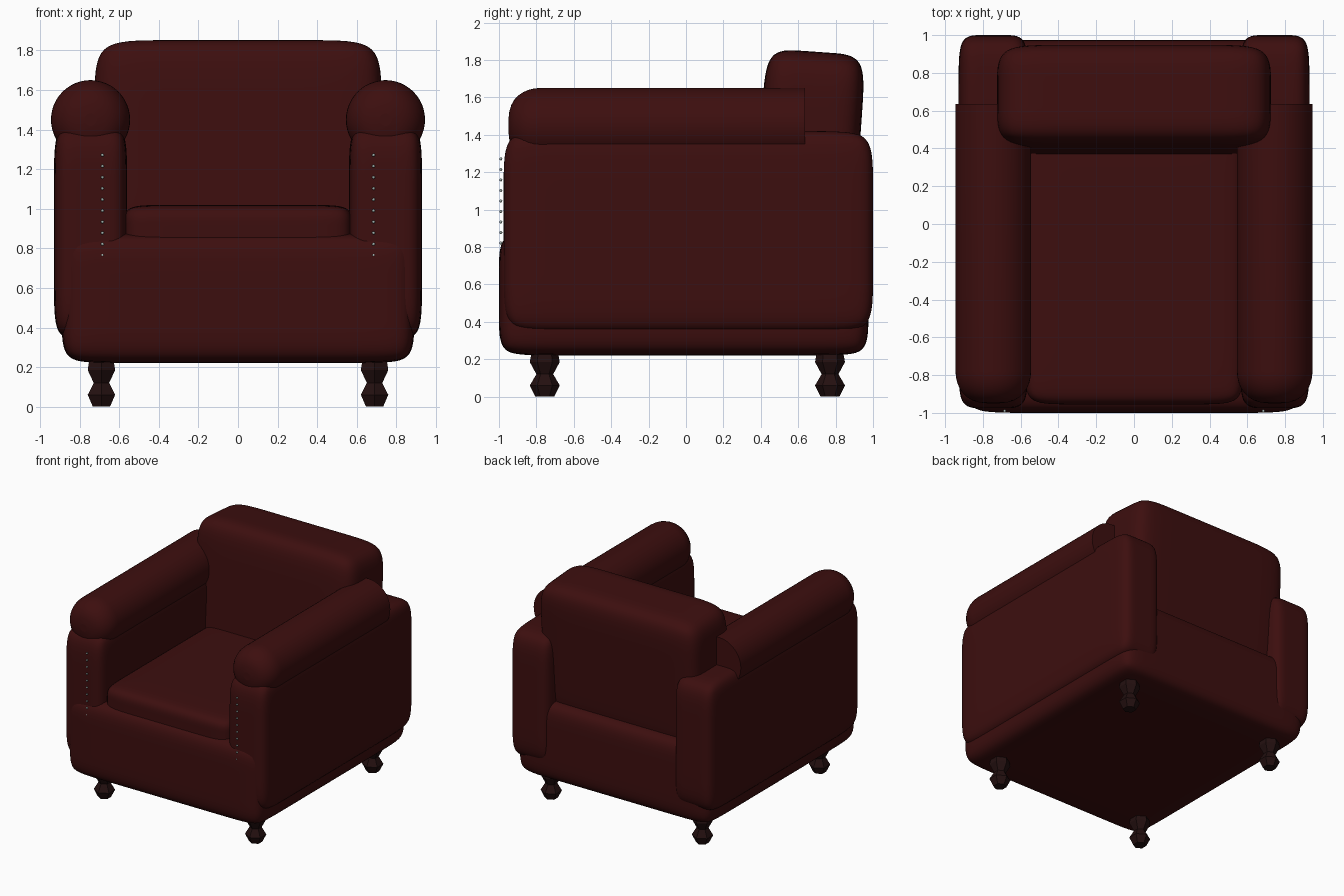
import bpy, bmesh, math
from mathutils import Vector

cube = bpy.data.objects.get("Cube")
if cube:
    bpy.data.objects.remove(cube, do_unlink=True)


def material(name, rgb):
    m = bpy.data.materials.new(name)
    m.use_nodes = True
    m.diffuse_color = (*rgb, 1)
    m.node_tree.nodes["Principled BSDF"].inputs["Base Color"].default_value = (*rgb, 1)
    return m


leather = material("oxblood leather", (0.046, 0.0045, 0.0045))
wood = material("dark wood", (0.017, 0.005, 0.005))
metal = material("stud metal", (0.35, 0.42, 0.40))


def finish(name, bm, mat, smooth=True):
    bmesh.ops.recalc_face_normals(bm, faces=bm.faces[:])
    for f in bm.faces:
        f.smooth = smooth
    mesh = bpy.data.meshes.new(name)
    bm.to_mesh(mesh)
    bm.free()
    mesh.materials.append(mat)
    ob = bpy.data.objects.new(name, mesh)
    bpy.context.collection.objects.link(ob)
    return ob


def padded_box(name, low, high, inset):
    """Upholstered block: a cage with one loop near every edge, subdivided."""
    low, high = Vector(low), Vector(high)
    bm = bmesh.new()
    bmesh.ops.create_cube(bm, size=1)
    size, mid = high - low, (low + high) / 2
    for v in bm.verts:
        v.co = Vector(c * s for c, s in zip(v.co, size))
    for axis in range(3):
        for side in (-1, 1):
            normal, point = Vector(), Vector()
            normal[axis] = 1
            point[axis] = side * (size[axis] / 2 - inset[axis])
            bmesh.ops.bisect_plane(bm, geom=bm.verts[:] + bm.edges[:] + bm.faces[:],
                                   plane_co=point, plane_no=normal)
    ob = finish(name, bm, leather)
    ob.location = mid
    sub = ob.modifiers.new("Padding", 'SUBSURF')
    sub.levels = sub.render_levels = 3
    return ob


def lathe(name, profile, sides, mat, smooth=True):
    """Spin (radius, height) points around z, closing both ends."""
    bm = bmesh.new()
    rings = []
    for r, h in profile:
        rings.append([bm.verts.new((r * math.sin(math.tau * i / sides),
                                    r * math.cos(math.tau * i / sides), h))
                      for i in range(sides)])
    for a, b in zip(rings, rings[1:]):
        for i in range(sides):
            j = (i + 1) % sides
            bm.faces.new((a[i], a[j], b[j], b[i]))
    bm.faces.new(rings[0])
    bm.faces.new(rings[-1])
    return finish(name, bm, mat, smooth)


# Base, seat cushion and leaning backrest
padded_box("base", (-0.89, -1.0, 0.22), (0.89, 0.975, 0.88), (0.22, 0.2, 0.2))
padded_box("seat_cushion", (-0.58, -0.955, 0.74), (0.58, 0.55, 1.02), (0.2, 0.2, 0.11))
back = padded_box("backrest", (-0.725, 0.39, 0.74), (0.725, 0.925, 1.845), (0.3, 0.19, 0.28))
back.rotation_euler.x = math.radians(-4)

# Armrest roll: straight tube with a domed front end
roll_profile = [(0.2, -0.635), (0.2, 0.78)]
for k in range(1, 9):
    t = k / 8 * math.radians(86)
    roll_profile.append((0.2 * math.cos(t) ** 0.7, 0.78 + 0.17 * math.sin(t)))

leg_profile = [(0.05, 0), (0.08, 0.06), (0.045, 0.12), (0.08, 0.185), (0.07, 0.24), (0.07, 0.27)]

for side, x in (("left", 1), ("right", -1)):
    # Arm panel and roll
    edges = sorted((0.56 * x, 0.93 * x))
    padded_box(side + "_arm", (edges[0], -0.975, 0.345), (edges[1], 1.0, 1.42),
               (0.12, 0.24, 0.26))
    roll = lathe(side + "_arm_roll", roll_profile, 48, leather)
    roll.rotation_euler.x = math.radians(90)
    roll.location = (0.745 * x, 0, 1.45)
    for f in (roll.data.polygons[-2], roll.data.polygons[-1]):
        f.use_smooth = False

    # Turned legs
    for end, y in (("front", -0.755), ("back", 0.77)):
        leg = lathe(f"{end}_{side}_leg", leg_profile, 6, wood, False)
        leg.location = (0.69 * x, y, 0)

    # Row of upholstery studs
    bm = bmesh.new()
    for i in range(17):
        new = bmesh.ops.create_uvsphere(bm, u_segments=10, v_segments=6, radius=0.008)
        bmesh.ops.translate(bm, verts=new["verts"],
                            vec=(0.685 * x, -0.99, 0.372 + i * 0.0562))
    finish(side + "_studs", bm, metal)
